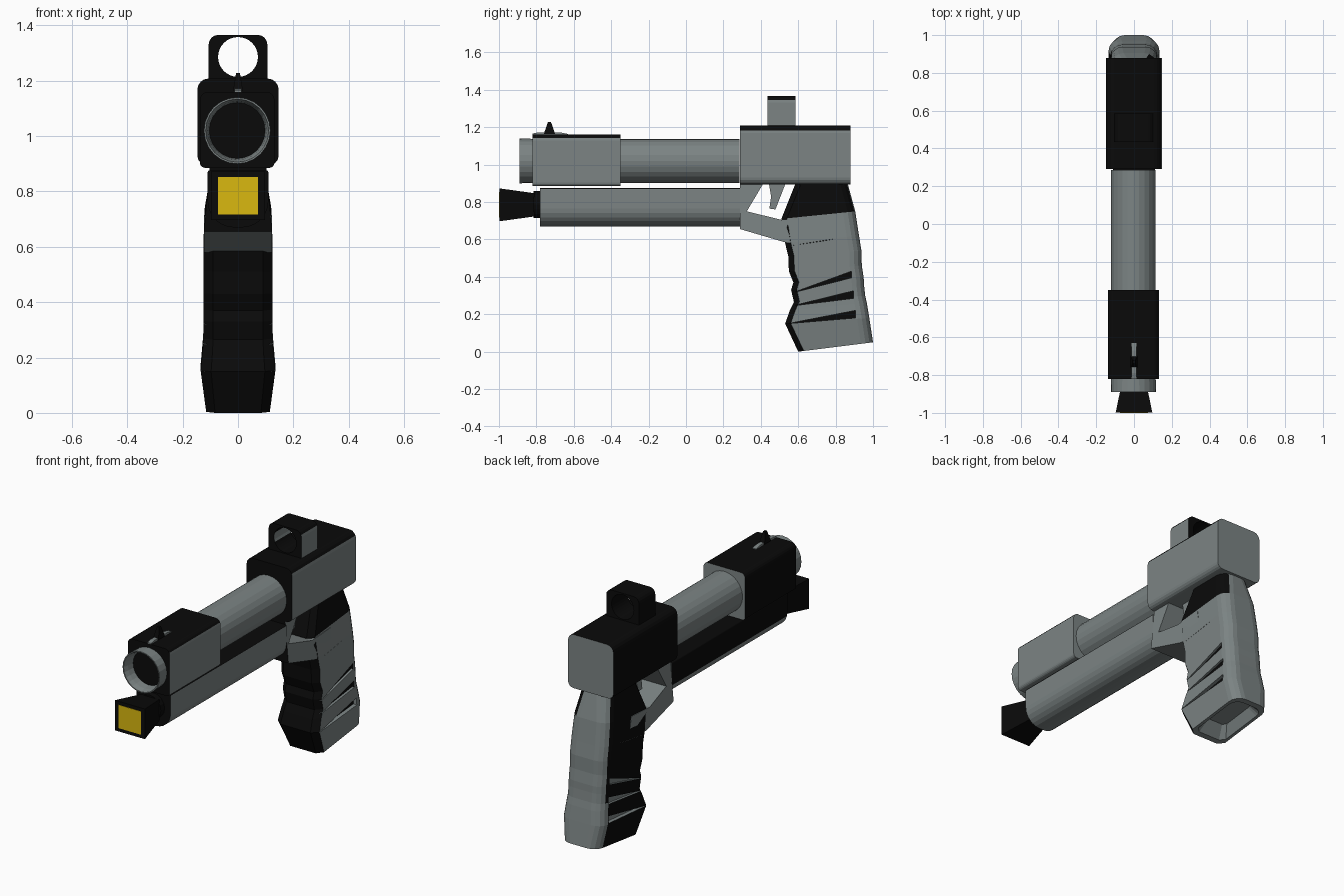
import bpy, bmesh, math
from math import sin, cos, pi

if "Cube" in bpy.data.objects:
    bpy.data.objects.remove(bpy.data.objects["Cube"])


def material(name, rgb):
    m = bpy.data.materials.new(name)
    m.diffuse_color = (*rgb, 1)
    m.use_nodes = True
    m.node_tree.nodes["Principled BSDF"].inputs["Base Color"].default_value = m.diffuse_color
    return m


BLACK = material("black", (0.003, 0.003, 0.003))
GREY = material("grey", (0.2, 0.23, 0.23))
YELLOW = material("yellow", (0.7, 0.48, 0.005))


def loft(name, rings, mat=GREY, caps=(True, True)):
    """Skin a list of closed 3D rings; slot 1 is the black accent."""
    bm = bmesh.new()
    loops = [[bm.verts.new(p) for p in r] for r in rings]
    n = len(loops[0])
    for a, b in zip(loops, loops[1:]):
        for i in range(n):
            j = (i + 1) % n
            bm.faces.new((a[i], a[j], b[j], b[i]))
    if caps[0]:
        bm.faces.new(loops[0])
    if caps[1]:
        bm.faces.new(loops[-1])
    bmesh.ops.recalc_face_normals(bm, faces=bm.faces)
    me = bpy.data.meshes.new(name)
    bm.to_mesh(me)
    bm.free()
    me.materials.append(mat)
    me.materials.append(BLACK)
    ob = bpy.data.objects.new(name, me)
    bpy.context.collection.objects.link(ob)
    return ob


def along_y(name, pts, y0, y1, mat=GREY):
    return loft(name, [[(x, y, z) for x, z in pts] for y in (y0, y1)], mat)


def along_x(name, pts, w, mat=GREY):
    """Side profile (y, z); w is a half width or a function of z."""
    f = w if callable(w) else (lambda z: w)
    return loft(name, [[(s * f(z), y, z) for y, z in pts] for s in (-1, 1)], mat)


def rrect(x0, x1, z0, z1, rt, rb, n=4):
    pts = []
    for k, (cx, cz, r) in enumerate(((x1 - rt, z1 - rt, rt), (x0 + rt, z1 - rt, rt),
                                     (x0 + rb, z0 + rb, rb), (x1 - rb, z0 + rb, rb))):
        for i in range(n + 1):
            a = (k + i / n) * pi / 2
            pts.append((cx + r * cos(a), cz + r * sin(a)))
    return pts


def lathe(name, profile, cx, cz, n=24, mat=GREY, caps=(True, True)):
    """Rings of (radius, y) about an axis along y."""
    return loft(name, [[(cx + r * cos(2 * pi * i / n), y, cz + r * sin(2 * pi * i / n))
                        for i in range(n)] for r, y in profile], mat, caps)


def paint(ob, test):
    for p in ob.data.polygons:
        if test(p.normal, p.center):
            p.material_index = 1


def cut(ob, cutter):
    m = ob.modifiers.new("cut", 'BOOLEAN')
    m.operation, m.solver, m.object = 'DIFFERENCE', 'EXACT', cutter
    bpy.context.view_layer.objects.active = ob
    bpy.ops.object.modifier_apply(modifier=m.name)
    bpy.data.objects.remove(cutter)


def accent(n, c):
    return n.x < -0.5 or n.y < -0.5 or n.z > 0.3


# Barrel with flared hollow muzzle
barrel = lathe("barrel", [(0.118, 0.285), (0.118, -0.82), (0.12, -0.89), (0.114, -0.89),
                          (0.106, -0.86), (0.086, -0.70), (0.086, -0.50)], -0.003, 1.02)
paint(barrel, lambda n, c: abs(c.y + 0.5) < 0.01)

# Receiver and front block
receiver = along_y("receiver", rrect(-0.147, 0.147, 0.895, 1.208, 0.04, 0.035), 0.29, 0.88)
paint(receiver, accent)
block = along_y("front_block", rrect(-0.138, 0.132, 0.885, 1.16, 0.03, 0.02), -0.82, -0.35)
paint(block, accent)

# Under-barrel rail, flat sides and round belly
rail = along_y("under_rail", rrect(-0.11, 0.11, 0.67, 0.876, 0.008, 0.095, 6), -0.78, 0.29)
paint(rail, lambda n, c: n.x < -0.95 or n.y < -0.5 or n.z > 0.3)

# Flared lamp with yellow lens
def square(y, hx, hz):
    return [(sx * hx, y, 0.785 + sz * hz) for sx, sz in ((-1, -1), (1, -1), (1, 1), (-1, 1))]

loft("lamp_hood", [square(-0.998, 0.097, 0.088), square(-0.81, 0.058, 0.062)], BLACK)
lathe("lamp_collar", [(0.072, -0.815), (0.072, -0.77)], 0, 0.787, 16, BLACK)
loft("lamp_lens", [square(-1.0, 0.073, 0.068), square(-0.99, 0.073, 0.068)], YELLOW)

# Front sight: ramp plate and post
along_x("sight_plate", [(-0.82, 1.155), (-0.63, 1.155), (-0.63, 1.164), (-0.67, 1.172),
                        (-0.79, 1.172), (-0.82, 1.166)], 0.012, GREY)
along_x("sight_post", [(-0.76, 1.165), (-0.70, 1.165), (-0.722, 1.228), (-0.738, 1.228)],
        lambda z: 0.018 if z < 1.2 else 0.007, BLACK)

# Rear ring sight
ring = along_y("rear_sight", rrect(-0.106, 0.106, 1.19, 1.366, 0.035, 0.002), 0.435, 0.585)
cut(ring, lathe("ring_cutter", [(0.072, 0.3), (0.072, 0.7)], 0, 1.286, 32))
paint(ring, lambda n, c: n.x < 0.95)

# Trigger guard and trigger
guard = along_x("trigger_guard", [(0.29, 0.91), (0.29, 0.655), (0.545, 0.58), (0.70, 0.60),
                                  (0.68, 0.715), (0.51, 0.705), (0.325, 0.75), (0.42, 0.91)],
                lambda z: 0.123 if z < 0.73 else 0.1)
paint(guard, lambda n, c: n.y < -0.9)
along_x("trigger", [(0.44, 0.92), (0.54, 0.92), (0.525, 0.88), (0.478, 0.76), (0.446, 0.765),
                    (0.455, 0.83)], 0.03)

# Grip: tilted sections from the butt up, (front y, z, back y, z, half width)
sections = [(0.60, 0.0, 1.0, 0.05, 0.115), (0.53, 0.15, 0.98, 0.18, 0.135),
            (0.555, 0.22, 0.967, 0.26, 0.128), (0.577, 0.265, 0.958, 0.30, 0.125),
            (0.562, 0.33, 0.952, 0.355, 0.125), (0.574, 0.37, 0.95, 0.395, 0.125),
            (0.55, 0.43, 0.94, 0.46, 0.125), (0.547, 0.51, 0.938, 0.54, 0.125),
            (0.53, 0.58, 0.925, 0.62, 0.125), (0.51, 0.71, 0.905, 0.75, 0.12),
            (0.59, 0.91, 0.86, 0.915, 0.09)]


def section(yf, zf, yb, zb, w, inset=0.0, lift=0.0):
    length = yb - yf
    r = 0.065
    half = [(0, 0.72 * w), (0.03, w)]
    half += [(length - r + r * sin(a), w - r + r * cos(a))
             for a in (0, pi / 8, pi / 4, 3 * pi / 8, pi / 2)]
    pts = half + [(d, -x) for d, x in reversed(half)]
    mid, k = length / 2, 1 - inset
    return [(x * k, yf + mid + (d - mid) * k,
             zf + (zb - zf) * (mid + (d - mid) * k) / length + lift) for d, x in pts]


# recessed butt first, then the outer skin
butt = sections[0]
grip = loft("grip", [section(*butt, inset=0.42, lift=0.06), section(*butt, inset=0.16)]
            + [section(*s) for s in sections])

# Tapered grooves on both sides
for tip, a, b in (((0.55, 0.565), (0.72, 0.59), (0.82, 0.607)),
                  ((0.57, 0.315), (0.885, 0.395), (0.885, 0.43)),
                  ((0.57, 0.245), (0.895, 0.285), (0.895, 0.325)),
                  ((0.545, 0.15), (0.905, 0.18), (0.905, 0.22))):
    for s in (-1, 1):
        cut(grip, loft("groove_cutter", [[(s * x, y, z) for y, z in (tip, a, b)]
                                         for x in (0.112, 0.2)]))


def grip_black(n, c):
    if abs(n.x) > 0.99 and abs(abs(c.x) - 0.112) < 0.001:
        return n.x > 0
    return c.y < 0.9 and c.z > 0.03 and (n.x < -0.9 or n.y < -0.3 or (n.x > 0.5 and c.z > 0.72))


paint(grip, grip_black)
